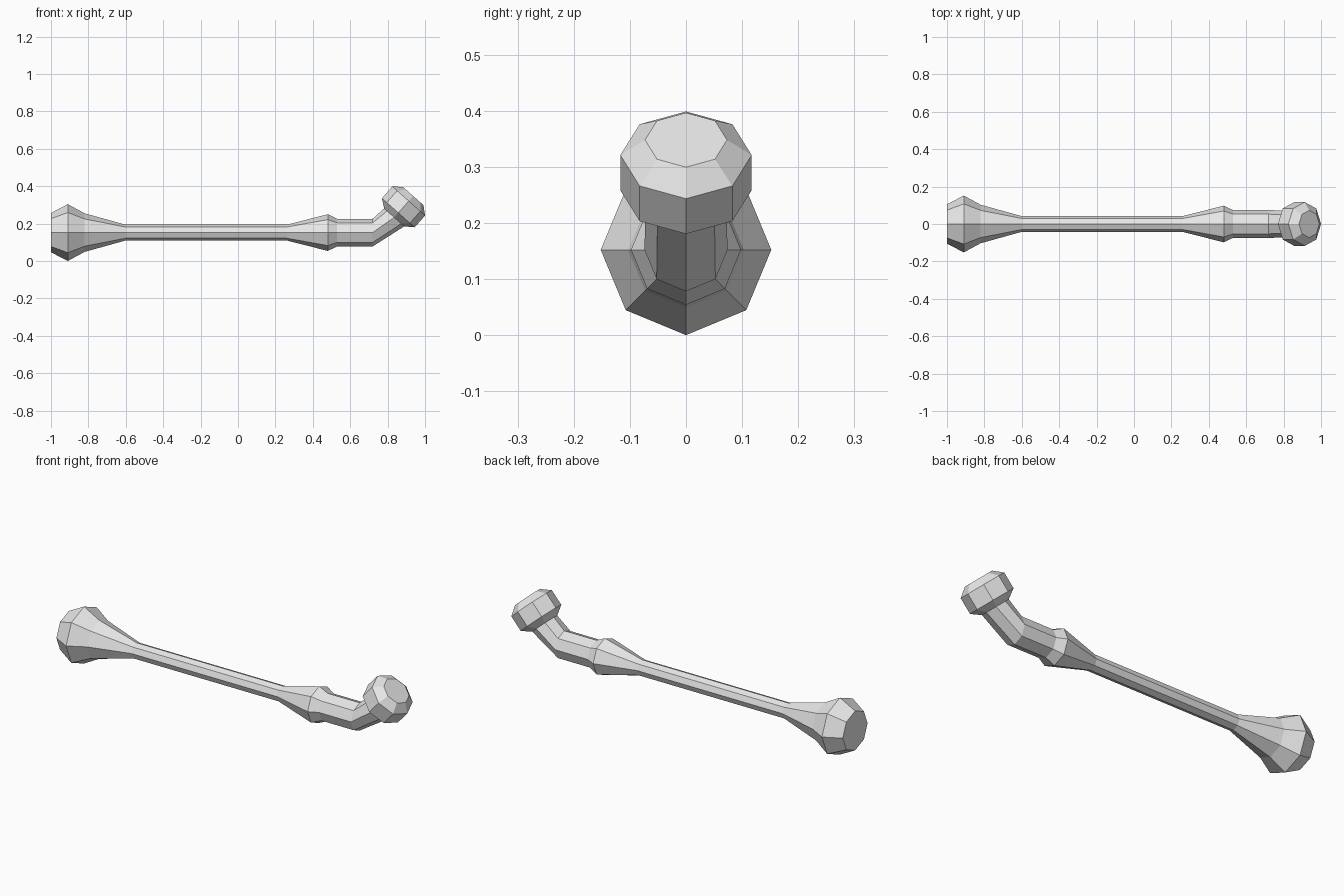
import bpy, bmesh, math
from mathutils import Vector

if "Cube" in bpy.data.objects:
    bpy.data.objects.remove(bpy.data.objects["Cube"])

SIDES = 8
AXIS_Z = 0.152

grey = bpy.data.materials.new("light grey")
grey.diffuse_color = (0.8, 0.8, 0.8, 1)
grey.use_nodes = True
grey.node_tree.nodes["Principled BSDF"].inputs["Base Color"].default_value = grey.diffuse_color


def ring(bm, centre, radius, elev):
    """Octagonal ring facing along a direction raised by elev in the xz plane."""
    up = Vector((-math.sin(elev), 0, math.cos(elev)))
    side = Vector((0, 1, 0))
    verts = []
    for i in range(SIDES):
        a = 2 * math.pi * i / SIDES
        verts.append(bm.verts.new(centre + radius * (math.cos(a) * up + math.sin(a) * side)))
    return verts


# Straight shaft: (x, radius) from the flared butt to the elbow
stations = [(-1.0, 0.105), (-0.91, 0.152), (-0.82, 0.103), (-0.6, 0.042),
            (0.26, 0.042), (0.48, 0.098), (0.53, 0.074), (0.72, 0.074)]
sections = [(Vector((x, 0, AXIS_Z)), r, 0.0) for x, r in stations]

# Tilted knob: (distance along its axis, radius), starting at the neck
tilt = math.radians(48.4)
knob_dir = Vector((math.cos(tilt), 0, math.sin(tilt)))
knob_base = Vector((0.857, 0, 0.258))
for d, r in [(-0.033, 0.072), (0.0, 0.117), (0.084, 0.117), (0.12, 0.073)]:
    sections.append((knob_base + d * knob_dir, r, tilt))

# Loft all sections into one closed rod
bm = bmesh.new()
rings = [ring(bm, *s) for s in sections]
for a, b in zip(rings, rings[1:]):
    for i in range(SIDES):
        j = (i + 1) % SIDES
        bm.faces.new((a[i], a[j], b[j], b[i]))
bm.faces.new(rings[0])
bm.faces.new(rings[-1])
bmesh.ops.recalc_face_normals(bm, faces=bm.faces)

mesh = bpy.data.meshes.new("bent_rod_with_knob")
bm.to_mesh(mesh)
bm.free()
mesh.materials.append(grey)
rod = bpy.data.objects.new("bent_rod_with_knob", mesh)
bpy.context.collection.objects.link(rod)
